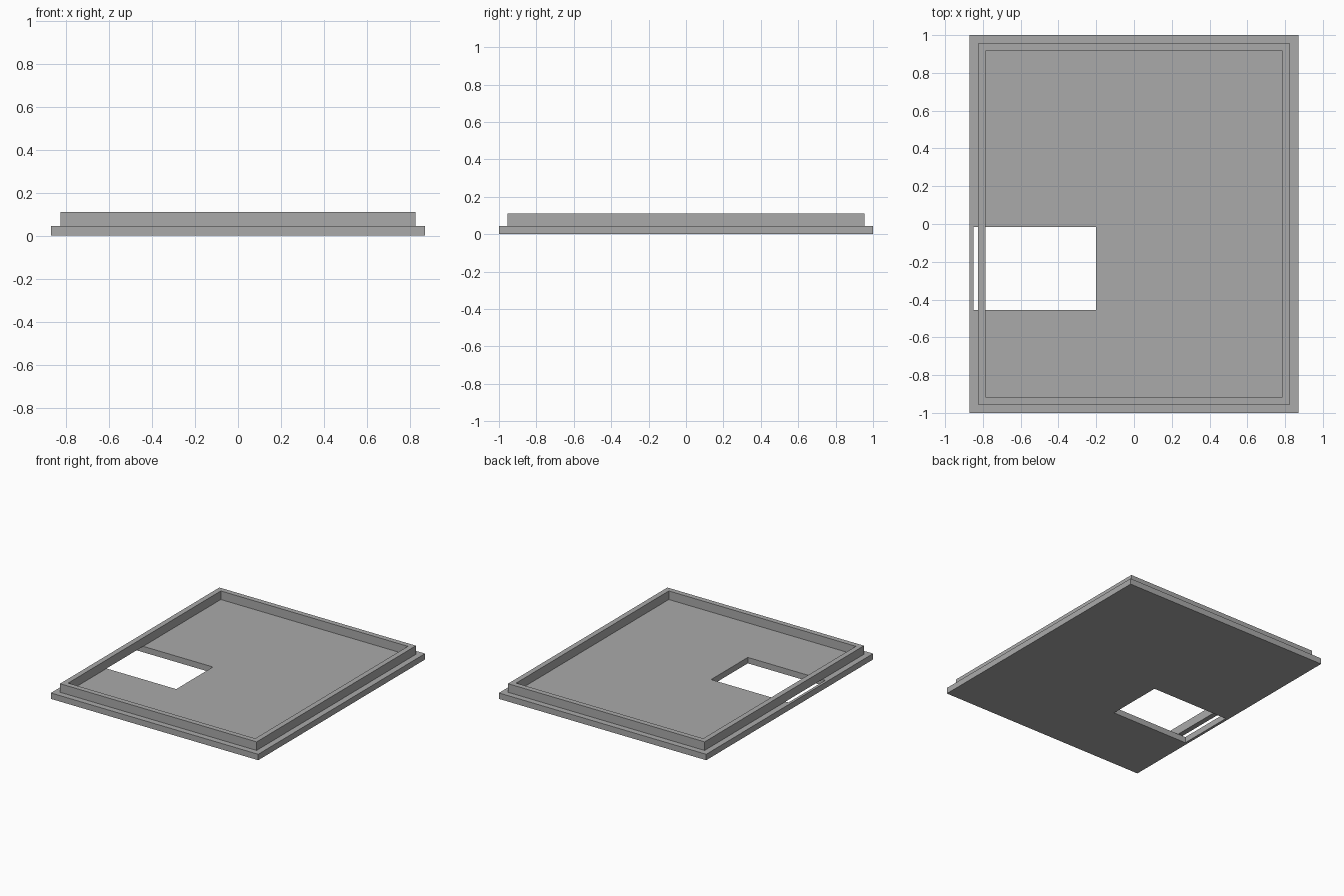
import bpy
import bmesh

if "Cube" in bpy.data.objects:
    bpy.data.objects.remove(bpy.data.objects["Cube"], do_unlink=True)

# One plain grey for the whole lid
GREY = (0.4, 0.4, 0.4, 1.0)
grey = bpy.data.materials.new("plain_grey")
grey.use_nodes = True
grey.diffuse_color = GREY
grey.node_tree.nodes["Principled BSDF"].inputs["Base Color"].default_value = GREY


def frame(name, outer, inner, z0, z1):
    """Flat slab between two rectangles (x0, x1, y0, y1), open in the middle."""
    bm = bmesh.new()

    def loop(rect, z):
        x0, x1, y0, y1 = rect
        return [bm.verts.new((x, y, z)) for x, y in
                ((x0, y0), (x1, y0), (x1, y1), (x0, y1))]

    # Section runs outer bottom, outer top, inner top, inner bottom
    rings = [loop(outer, z0), loop(outer, z1), loop(inner, z1), loop(inner, z0)]
    for k, ring in enumerate(rings):
        following = rings[(k + 1) % 4]
        for i in range(4):
            j = (i + 1) % 4
            bm.faces.new((ring[i], ring[j], following[j], following[i]))
    bmesh.ops.recalc_face_normals(bm, faces=bm.faces)
    mesh = bpy.data.meshes.new(name)
    bm.to_mesh(mesh)
    bm.free()
    mesh.materials.append(grey)
    obj = bpy.data.objects.new(name, mesh)
    bpy.context.collection.objects.link(obj)
    return obj


def centred(half_x, half_y):
    return (-half_x, half_x, -half_y, half_y)


PLATE_TOP = 0.045
RIM_TOP = 0.11

# Base plate with its rectangular opening reaching under the rim
frame("base_plate", centred(0.87, 1.0), (-0.85, -0.2, -0.455, -0.015), 0, PLATE_TOP)

# Raised rim, bridging the opening on one side
frame("raised_rim", centred(0.825, 0.955), centred(0.785, 0.915), PLATE_TOP, RIM_TOP)
